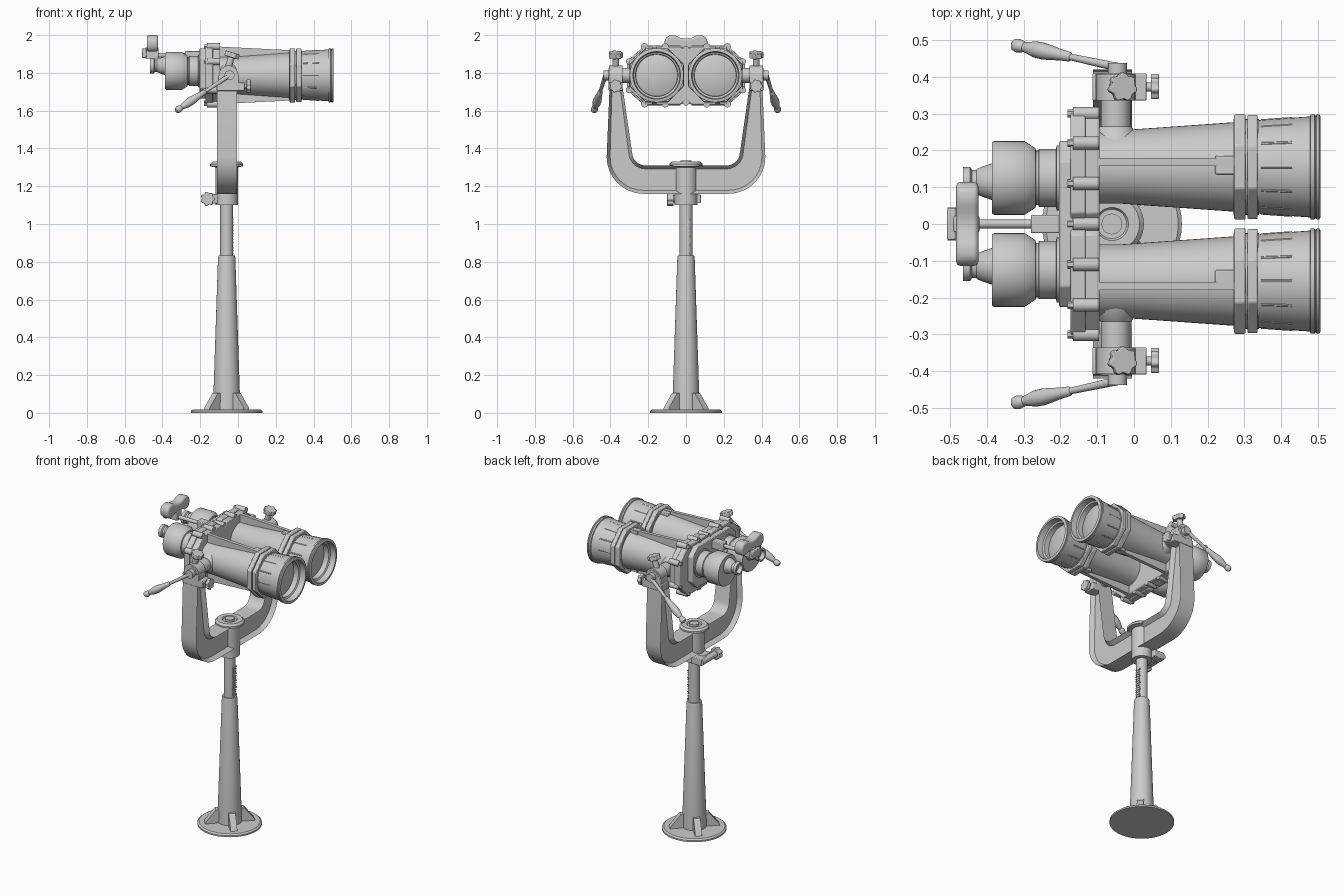
import bpy, bmesh, math
from mathutils import Vector

if "Cube" in bpy.data.objects:
    bpy.data.objects.remove(bpy.data.objects["Cube"])

CX = -0.06          # post axis
BZ = 1.787          # barrel axis height
X, Y, Z = Vector((1, 0, 0)), Vector((0, 1, 0)), Vector((0, 0, 1))


def finish(name, bm, bevel=0, segs=2):
    bmesh.ops.remove_doubles(bm, verts=bm.verts, dist=1e-5)
    bmesh.ops.recalc_face_normals(bm, faces=bm.faces)
    me = bpy.data.meshes.new(name)
    bm.to_mesh(me)
    bm.free()
    ob = bpy.data.objects.new(name, me)
    bpy.context.collection.objects.link(ob)
    if bevel:
        m = ob.modifiers.new("bevel", 'BEVEL')
        m.width, m.segments, m.limit_method = bevel, segs, 'ANGLE'
    return ob


def lathe(name, pts, origin, axis=Z, n=40):
    """Turn (radius, height) points around an axis."""
    bm = bmesh.new()
    vs = [bm.verts.new((r, 0, h)) for r, h in pts]
    es = [bm.edges.new(p) for p in zip(vs, vs[1:])]
    bmesh.ops.spin(bm, geom=vs + es, cent=(0, 0, 0), axis=Z,
                   angle=2 * math.pi, steps=n, use_duplicate=False)
    bm.transform(axis.to_track_quat('Z', 'Y').to_matrix().to_4x4())
    bmesh.ops.translate(bm, verts=bm.verts, vec=Vector(origin))
    return finish(name, bm)


def rod(name, a, b, r, n=24):
    a, b = Vector(a), Vector(b)
    L = (b - a).length
    return lathe(name, [(0, 0), (r, 0), (r, L), (0, L)], a, b - a, n)


def prism(name, pts, vec, inset=None, bevel=0, segs=2):
    """Extrude a flat 3D outline; inset = (rim, depth) recesses both caps."""
    bm = bmesh.new()
    f = bm.faces.new([bm.verts.new(p) for p in pts])
    g = bmesh.ops.extrude_face_region(bm, geom=[f], use_keep_orig=True)
    top = [e for e in g["geom"] if isinstance(e, bmesh.types.BMFace)]
    bmesh.ops.translate(bm, vec=Vector(vec),
                        verts=[e for e in g["geom"] if isinstance(e, bmesh.types.BMVert)])
    bmesh.ops.recalc_face_normals(bm, faces=bm.faces)
    if inset:
        bmesh.ops.inset_region(bm, faces=[f] + top, thickness=inset[0], depth=-inset[1])
    return finish(name, bm, bevel, segs)


def box(name, x, y, z, bevel=0.004):
    return prism(name, [(x[0], y[0], z[0]), (x[1], y[0], z[0]), (x[1], y[1], z[0]), (x[0], y[1], z[0])],
                 (0, 0, z[1] - z[0]), bevel=bevel)


def star_knob(name, origin, axis, r, h):
    q = axis.to_track_quat('Z', 'Y')
    pts = []
    for i in range(42):
        a = 2 * math.pi * i / 42
        rr = r * (0.9 + 0.1 * math.cos(7 * a))
        pts.append(Vector(origin) + q @ Vector((rr * math.cos(a), rr * math.sin(a), 0)))
    return prism(name, pts, axis.normalized() * h, bevel=0.003)


def yz_sym(half, x):
    """Mirror a (y, z) half outline across y = 0 into a closed loop at x."""
    return [(x, y, z) for y, z in half] + [(x, -y, z) for y, z in reversed(half) if y > 0]


def arc(cy, cz, r, a0, a1, n=8):
    return [(cy + r * math.cos(math.radians(a0 + (a1 - a0) * i / n)),
             cz + r * math.sin(math.radians(a0 + (a1 - a0) * i / n))) for i in range(n + 1)]


# pedestal
lathe("base_plate", [(0, 0), (.19, 0), (.19, .01), (.18, .018), (0, .02)], (CX, 0, 0), n=48)
lathe("column", [(0, .01), (.072, .01), (.07, .1), (.046, .82), (.043, .832), (0, .832)], (CX, 0, 0))
lathe("inner_post", [(0, .8), (.034, .8), (.034, 1.12), (0, 1.12)], (CX, 0, 0))
for i in range(4):
    a = math.pi / 4 + i * math.pi / 2
    d, t = Vector((math.cos(a), math.sin(a), 0)), Vector((-math.sin(a), math.cos(a), 0)) * .02
    o = Vector((CX, 0, 0)) - t
    prism("base_gusset", [o + d * .05 + Z * .015, o + d * .15 + Z * .015, o + d * .145 + Z * .03,
                          o + d * .085 + Z * .105, o + d * .05 + Z * .105], t * 2)
for i in range(13):
    z = .84 + i * .015
    box("post_notch", (CX + .028, CX + .036), (-.013, .017 if i % 3 else .022), (z, z + .007), 0)

# collar, cap and clamp screw
lathe("collar", [(.034, 1.1), (.06, 1.1), (.06, 1.3), (.087, 1.305), (.087, 1.318), (.075, 1.33),
                 (.045, 1.33), (.04, 1.322), (.028, 1.322), (.028, 1.335), (0, 1.335)], (CX, 0, 0))
box("collar_lug", (-.15, -.1), (-.035, .035), (1.108, 1.158))
rod("clamp_screw", (-.16, .075, 1.133), (-.16, -.07, 1.133), .02)
box("clamp_lug", (-.165, -.09), (.02, .08), (1.11, 1.155))
star_knob("clamp_knob", (-.16, -.065, 1.133), -Y, .039, .035)

# yoke with recessed faces
yoke = ([(0, 1.16)] + arc(.225, 1.355, .195, -90, 0) + [(.404, 1.74), (.338, 1.74)]
        + arc(.215, 1.38, .07, -10, -90) + [(0, 1.31)])
prism("yoke", yz_sym(yoke, -.112), (.107, 0, 0), inset=(.018, .028))

# rear joint plate: outline layers
plate = [(0, 1.915), (.03, 1.945), (.22, 1.945), (.312, 1.86), (.312, 1.71), (.22, 1.627), (.03, 1.627), (0, 1.655)]
prism("rear_plate", yz_sym(plate, -.172), (.04, 0, 0), bevel=.004)
inner = [(y * .97, BZ + (z - BZ) * .96) for y, z in plate]
prism("front_flange", yz_sym(inner, -.134), (.04, 0, 0), bevel=.004)
back = [(0, 1.93), (.17, 1.93), (.225, 1.88), (.225, 1.72), (.17, 1.665), (0, 1.665)]
prism("eyepiece_plate", yz_sym(back, -.204), (.04, 0, 0), bevel=.004)
for y, z in [(.0, 1.925), (0, 1.645), (.22, 1.94), (.11, 1.94), (.3, 1.86), (.3, 1.71), (.22, 1.635), (.11, 1.635)]:
    for s in ((1, -1) if y else (1,)):
        rod("flange_bolt", (-.165, s * y, z), (-.095, s * y, z), .018, 16)
        rod("bolt_head", (-.18, s * y, z), (-.16, s * y, z), .011, 6)

for s in (1, -1):
    y = .155 * s
    # barrel, octagonal ring and lens hood
    lathe("barrel", [(0, -.12), (.1, -.12), (.1, -.03), (.122, .28), (0, .28)], (0, y, BZ), X, 48)
    for x0, x1, r in ((.272, .303, .155), (.308, .336, .153)):
        pts = []
        for i in range(8):
            a = math.pi / 8 + i * math.pi / 4
            pts.append((x0, y + r * math.cos(a), BZ + r * math.sin(a)))
        prism("barrel_ring", pts, (x1 - x0, 0, 0), bevel=.004)
    lathe("ring_core", [(0, .27), (.13, .27), (.13, .34), (0, .34)], (0, y, BZ), X, 48)
    lathe("lens_hood", [(.1, .33), (.126, .33), (.128, .35), (.137, .478), (.143, .48), (.143, .49), (.139, .493),
                        (.143, .496), (.143, .503), (.138, .506), (.126, .506), (.122, .47),
                        (.112, .465), (.11, .43)], (0, y, BZ), X, 56)
    lathe("front_lens", [(0, .452), (.04, .45), (.08, .443), (.112, .432)], (0, y, BZ), X, 48)
    for i in range(12):
        a = i * math.pi / 6
        d = Vector((0, math.cos(a), math.sin(a)))
        rod("hood_rib", Vector((.345, y, BZ)) + d * .1245, Vector((.43, y, BZ)) + d * .1305, .005, 8)
    # fins above and below each barrel
    for v in (1, -1):
        pts = [(x, y + s * .002, BZ + v * h) for x, h in ((-.1, .08), (-.1, .152), (.28, .133), (.28, .1))]
        prism("barrel_fin", pts, (0, s * .022, 0))
        b = sorted((BZ + v * .1, BZ + v * .132))
        box("fin_block", (.22, .274), (y - .02, y + .03), b)

    # trunnion, clamp head and clamp knobs
    rod("trunnion", (-.05, s * .2, BZ), (-.05, s * .41, BZ), .04, 32)
    lathe("trunnion_flare", [(.07, 0), (.065, .02), (.042, .05), (0, .05)], (-.05, s * .215, BZ), Y * s, 32)
    rod("clamp_cap", (-.05, s * .335, BZ), (-.05, s * .408, BZ), .052, 32)
    cy = sorted((s * .335, s * .409))
    box("clamp_block", (-.113, .034), cy, (1.705, 1.75))
    box("clamp_jaw", (-.105, .005), cy, (1.74, 1.785))
    rod("side_knob_stem", (.02, s * .372, 1.73), (.055, s * .372, 1.73), .012, 16)
    star_knob("side_knob", (.046, s * .372, 1.73), X, .036, .022)
    tilt = Vector((.3, 0, 1)).normalized()
    c = Vector((-.06, s * .372, 1.8))
    rod("top_knob_stem", c, c + tilt * .09, .018, 16)
    star_knob("top_knob", c + tilt * .085, tilt, .04, .028)

    # tilt handle
    h0, h1 = Vector((-.04, s * .425, 1.79)), Vector((-.318, s * .485, 1.605))
    rod("handle_hub", (-.045, s * .4, BZ), (-.045, s * .437, BZ), .026)
    lathe("handle", [(0, 0), (.012, 0), (.009, .16), (.013, .165), (.015, .19), (.023, .25), (.022, .28), (.013, .315),
                     (.016, .322), (.019, .335), (.016, .348), (.008, .354), (0, .356)], h0, h1 - h0, 20)

    # eyepiece assembly
    lathe("eyepiece_body", [(0, .19), (.088, .19), (.088, .21), (.079, .212), (.079, .258), (.074, .26), (.074, .266),
                            (.081, .268), (.1, .297), (.1, .38), (.096, .386), (0, .386)], (0, s * .125, 1.81), -X, 48)
    lathe("eyecup", [(0, .38), (.052, .38), (.036, .425), (.032, .428), (.032, .44), (.04, .445), (.04, .465),
                     (.03, .465), (.026, .44), (0, .44)], (0, s * .115, 1.838), -X, 32)

# headrest on its support bar
box("bar_block", (-.28, -.19), (-.025, .025), (1.865, 1.915))
rod("headrest_bar", (-.49, 0, 1.893), (-.2, 0, 1.893), .012)
box("headrest_clamp", (-.508, -.484), (-.043, .043), (1.88, 1.93))
box("headrest_bracket", (-.49, -.42), (-.022, .022), (1.875, 1.935))
rod("clamp_bolt", (-.495, -.045, 1.9), (-.495, .045, 1.9), .012, 16)
rest = [(0, 1.982), (.03, 1.985), (.05, 1.996), (.075, 2.0), (.1, 1.994), (.115, 1.97), (.112, 1.935),
        (.095, 1.915), (.07, 1.913), (.04, 1.925), (0, 1.93)]
prism("headrest", yz_sym(rest, -.483), (.06, 0, 0), bevel=.012, segs=3)

# smooth shading with sharp edges kept
bpy.ops.object.select_all(action='SELECT')
bpy.context.view_layer.objects.active = bpy.context.selected_objects[0]
bpy.ops.object.shade_smooth_by_angle(angle=math.radians(35))
